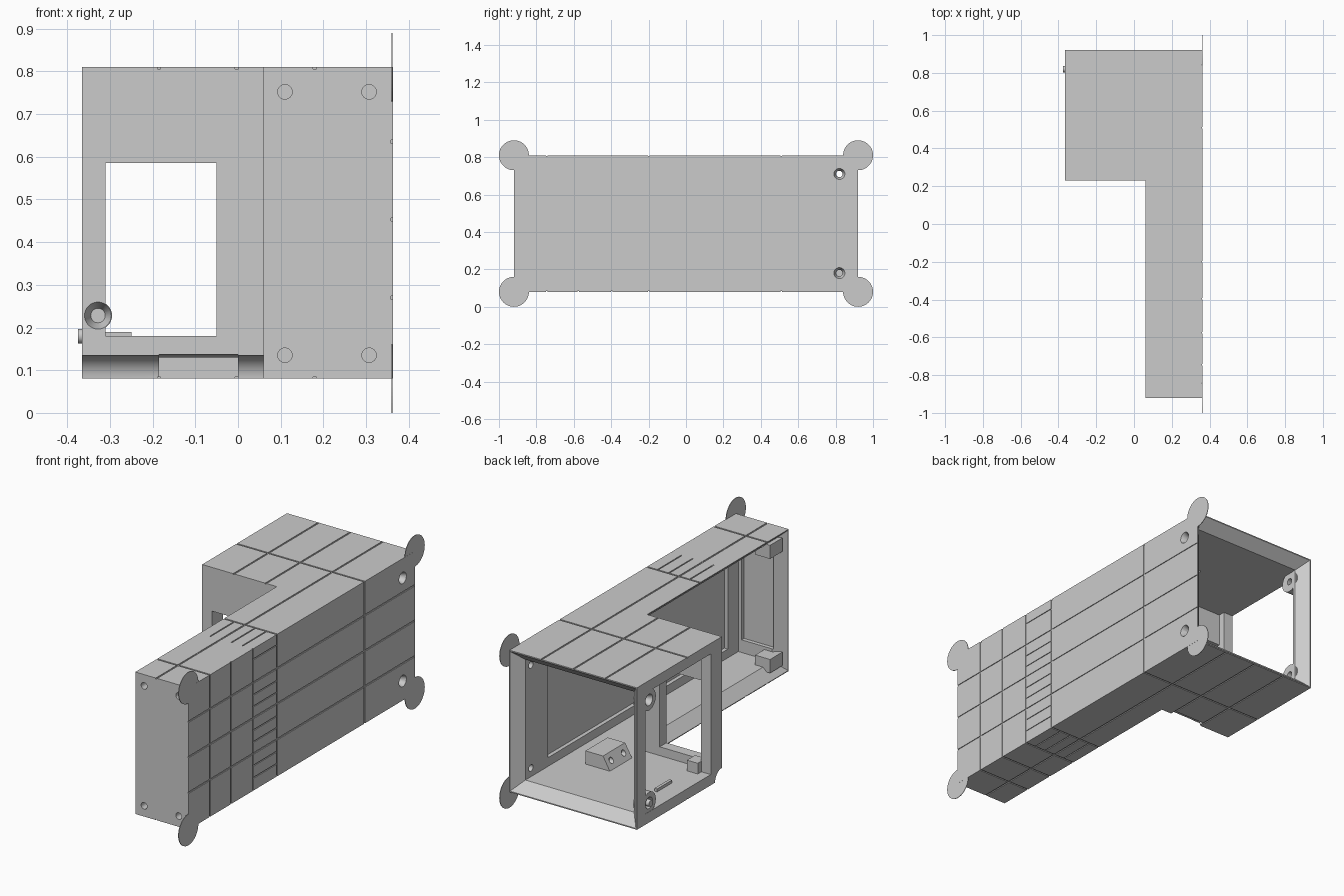
import bpy, bmesh, math
from mathutils import Matrix, Vector

cube = bpy.data.objects.get("Cube")
if cube:
    bpy.data.objects.remove(cube, do_unlink=True)

gray = bpy.data.materials.new("plain_gray")
gray.use_nodes = True
COLOR = (0.6, 0.6, 0.6, 1)
gray.diffuse_color = COLOR
gray.node_tree.nodes["Principled BSDF"].inputs["Base Color"].default_value = COLOR

# Main dimensions
L, S, R = -0.365, 0.06, 0.363        # left wall, step, right wall
F, M, B = -0.92, 0.23, 0.92          # front, step front, back
Z0, Z1 = 0.08, 0.81
W = 0.055                            # wall thickness
FINE = 0.004


def finish(name, bm):
    bmesh.ops.recalc_face_normals(bm, faces=bm.faces)
    mesh = bpy.data.meshes.new(name)
    bm.to_mesh(mesh)
    bm.free()
    mesh.materials.append(gray)
    ob = bpy.data.objects.new(name, mesh)
    bpy.context.collection.objects.link(ob)
    return ob


def loft(name, a, b):
    """Solid between two matching point loops."""
    bm = bmesh.new()
    va, vb = [bm.verts.new(p) for p in a], [bm.verts.new(p) for p in b]
    bm.faces.new(va)
    bm.faces.new(vb)
    for i in range(len(va)):
        j = (i + 1) % len(va)
        bm.faces.new((va[i], va[j], vb[j], vb[i]))
    return finish(name, bm)


def box(name, x0, x1, y0, y1, z0, z1):
    return loft(name, *[[(x, y, z) for x, y in ((x0, y0), (x1, y0), (x1, y1), (x0, y1))]
                        for z in (z0, z1)])


def cone(name, center, axis, r0, r1, depth, sides=32):
    """Cone or cylinder starting at center and running along axis."""
    bm = bmesh.new()
    axis = Vector(axis)
    turn = axis.to_track_quat('Z', 'Y').to_matrix().to_4x4()
    place = Matrix.Translation(Vector(center) + axis * depth / 2) @ turn
    bmesh.ops.create_cone(bm, cap_ends=True, segments=sides, radius1=r0, radius2=r1,
                          depth=depth, matrix=place)
    return finish(name, bm)


def apply_boolean(ob, tool, mode):
    mod = ob.modifiers.new(mode, 'BOOLEAN')
    mod.operation, mod.object, mod.solver = mode, tool, 'EXACT'
    bpy.context.view_layer.objects.active = ob
    bpy.ops.object.modifier_apply(modifier=mod.name)
    bpy.data.objects.remove(tool, do_unlink=True)


def cut(ob, tool):
    apply_boolean(ob, tool, 'DIFFERENCE')


def add(ob, tool):
    apply_boolean(ob, tool, 'UNION')


# L-shaped shell
plan = [(S, F), (R, F), (R, B), (L, B), (L, M), (S, M)]
case = loft("case", *[[(x, y, z) for x, y in plan] for z in (Z0, Z1)])

# Two connected cavities
cut(case, box("cutter", L + W, R - W, M + W, B - 0.02, Z0 + W, Z1 - W))
cut(case, box("cutter", S + 0.01, R - W, F + W, M + 0.1, Z0 + W, Z1 - W))


# Flared mouths of the back and of the narrow section
def back_loop(y, inset):
    x0, x1, z0, z1 = L + inset, R - inset, Z0 + inset, Z1 - inset
    return [(x0, y, z0), (x1, y, z0), (x1, y, z1), (x0, y, z1)]


def side_loop(x, inset):
    y0, y1, z0, z1 = F + inset, M - 0.0005, Z0 + inset, Z1 - inset
    return [(x, y0, z0), (x, y1, z0), (x, y1, z1), (x, y0, z1)]


cut(case, loft("cutter", back_loop(B - W - 0.001, W + 0.001), back_loop(B + 0.003, 0.003)))
cut(case, loft("cutter", side_loop(S + W, W), side_loop(S - 0.001, 0.003)))

# Window, left side opening, recessed inner panels
cut(case, box("cutter", -0.31, -0.05, M - 0.1, M + 0.1, 0.18, 0.585))
cut(case, box("cutter", L - 0.1, L + 0.1, 0.32, 0.85, Z0 + W, Z1 - W))
cut(case, box("cutter", R - W - 0.05, R - 0.035, -0.78, 0.68, 0.18, 0.71))
cut(case, box("cutter", 0.11, 0.29, F + 0.035, F + 0.1, 0.2, 0.69))

# Rounded cove under the wide section, deeper in the middle
cut(case, cone("cutter", (L - 0.01, M, Z0), (1, 0, 0), W, W, S - L + 0.01))
cut(case, cone("cutter", (-0.185, M + 0.005, Z0), (1, 0, 0), W + 0.002, W + 0.002, 0.185))
cut(case, box("cutter", -0.185, 0, M + 0.02, M + 0.085, Z0 - 0.1, Z0 + W - 0.005))

# Countersunk tabs in the left opening and the window corner
for z in (0.18, 0.71):
    add(case, cone("tab", (L + 0.001, 0.82, z), (1, 0, 0), 0.055, 0.055, W - 0.003))
    cut(case, cone("cutter", (L - 0.001, 0.82, z), (1, 0, 0), 0.03, 0.017, 0.03))
    cut(case, cone("cutter", (L - 0.01, 0.82, z), (1, 0, 0), 0.017, 0.017, 0.1))
    cut(case, cone("cutter", (R + 0.001, 0.82, z), (-1, 0, 0), 0.03, 0.017, 0.03))
    cut(case, cone("cutter", (R + 0.01, 0.82, z), (-1, 0, 0), 0.017, 0.017, 0.1))
add(case, cone("tab", (-0.328, M + 0.001, 0.228), (0, 1, 0), 0.033, 0.033, W))
cut(case, cone("cutter", (-0.328, M - 0.001, 0.228), (0, 1, 0), 0.032, 0.017, 0.04))

# Bosses and blind screw holes of the front wall
for x in (0.11, 0.307):
    for z in (0.135, 0.752):
        toward = 1 if z < 0.4 else -1
        inner = z + toward * 0.05
        if x < 0.2:
            add(case, box("boss", 0.075, 0.16, F + 0.03, F + 0.13,
                          min(z - toward * 0.02, inner), max(z - toward * 0.02, inner)))
        cut(case, cone("cutter", (x, F - 0.01, z), (0, 1, 0), 0.017, 0.017, 0.05))

# Panel grooves
CROSS = (-0.745, -0.575, -0.397, -0.2, 0.51)
HW = 0.004


def groove_top_bottom(x0, x1, y0, y1):
    for z in (Z0, Z1):
        cut(case, box("cutter", x0, x1, y0, y1, z - FINE, z + FINE))


def groove_right(y0, y1, z0, z1):
    cut(case, box("cutter", R - FINE, R + FINE, y0, y1, z0, z1))


for y in CROSS:
    groove_right(y - HW, y + HW, Z0 - 0.1, Z1 + 0.1)
    groove_top_bottom(L - 0.1, R + 0.1, y - HW, y + HW)
for k in (0.27, 0.453, 0.635):
    groove_right(F - 0.1, B - 0.002, k - HW, k + HW)
for z in (0.145, 0.208, 0.33, 0.39, 0.512, 0.572, 0.755):
    groove_right(CROSS[2], CROSS[3], z - 0.003, z + 0.003)
for x, y0 in ((-0.185, M - 0.1), (-0.003, M - 0.1), (0.18, F - 0.1)):
    groove_top_bottom(x - HW, x + HW, y0, B - 0.002)
for x in (0.12, 0.24, 0.303):
    groove_top_bottom(x - 0.003, x + 0.003, CROSS[2], CROSS[3])

# Wedge mounting blocks on the floor and ceiling, each with two screw holes
for name, base, s in (("floor_block", Z0 + W, 1), ("ceiling_block", Z1 - W, -1)):
    side = [(0.4, 0), (0.54, 0), (0.5, 0.07), (0.4, 0.07)]
    block = loft(name, *[[(x, y, base + s * (h - 0.002)) for y, h in side] for x in (0.02, 0.2)])
    block.data.transform(Matrix.Translation((0.11, 0.47, 0))
                         @ Matrix.Rotation(math.pi / 2, 4, 'Z')
                         @ Matrix.Translation((-0.11, -0.47, 0)))
    for y in (0.42, 0.52):
        cut(block, cone("cutter", (0, y, base + s * 0.035), (1, 0, 0), 0.014, 0.014, 0.08, 20))

# Small corner stop and floor rib in the wide section
box("corner_stop", -0.312, -0.25, M + W - 0.002, M + 0.12, Z0 + W - 0.002, 0.19)
box("floor_rib", -0.27, -0.255, 0.5, 0.62, Z0 + W - 0.002, 0.15)

# Thin round ears at the right-hand corners
for y, ylabel in ((F, "front"), (B, "back")):
    for z, zlabel in ((Z0, "bottom"), (Z1, "top")):
        cone(f"{ylabel}_{zlabel}_ear", (R - 0.0035, y, z), (1, 0, 0), 0.08, 0.08, 0.003, 48)

# Smooth the round surfaces, keep the edges sharp
bpy.ops.object.select_all(action='DESELECT')
case.select_set(True)
bpy.context.view_layer.objects.active = case
bpy.ops.object.shade_smooth_by_angle(angle=math.radians(25))
